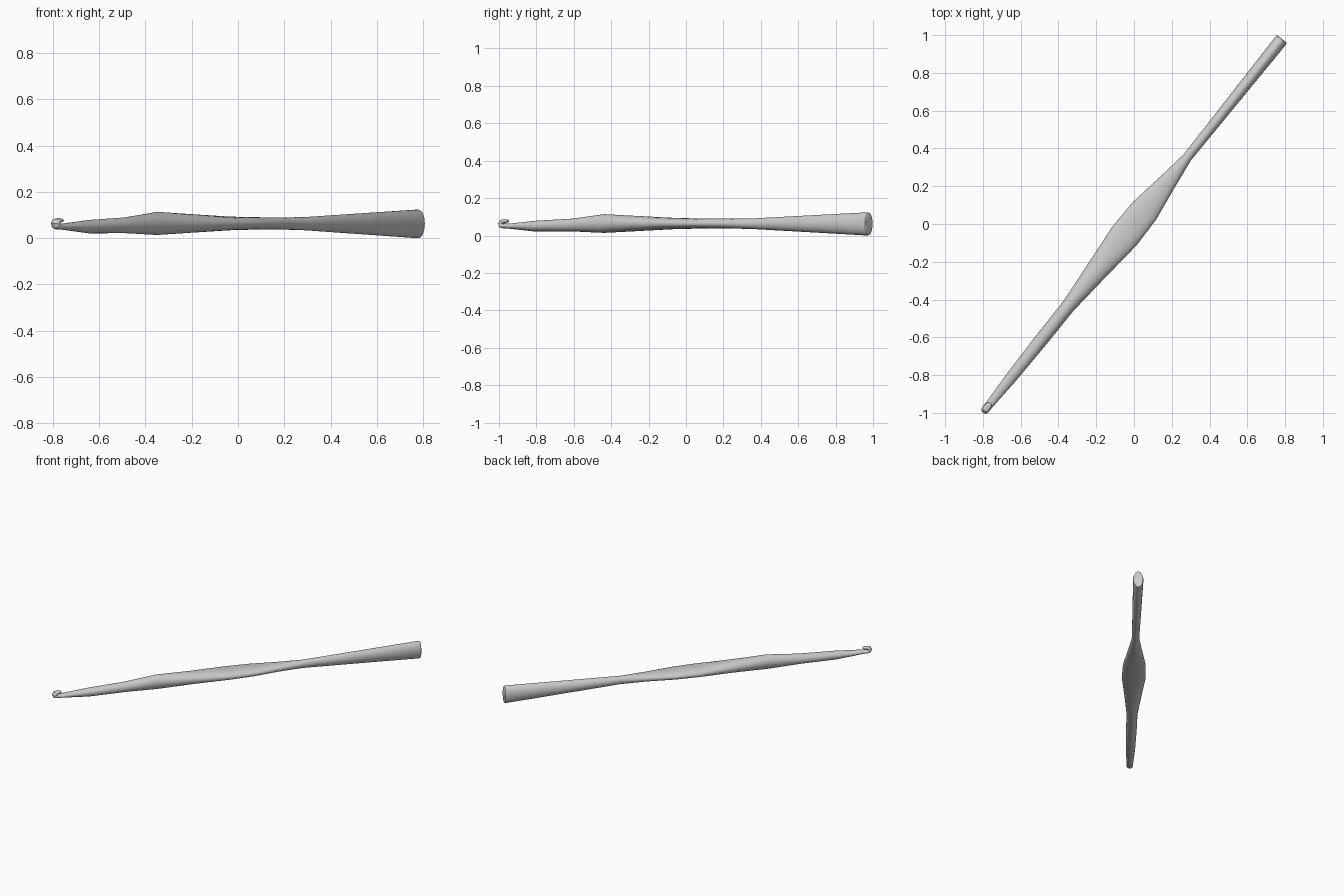
import bpy, bmesh, math
from mathutils import Vector

AXIS = Vector((0.625, 0.781, 0)).normalized()   # direction from hook to handle end
SIDE = Vector((-AXIS.y, AXIS.x, 0))
UP = Vector((0, 0, 1))
SIDES = 32

# stations: distance along axis, centre z, half width, half height, tilt in degrees, squareness
STATIONS = [
    # handle end with a softened rim
    (1.254, 0.062, 0.029, 0.054, 0, 2.0),
    (1.251, 0.062, 0.033, 0.060, 0, 2.0),
    (1.243, 0.062, 0.035, 0.062, 0, 2.0),
    # slim waist, flat thumb rest, deep grip
    (0.45, 0.063, 0.025, 0.028, 0, 2.0),
    (0.27, 0.064, 0.050, 0.026, 0, 2.2),
    (0.09, 0.064, 0.077, 0.027, 0, 2.3),
    (-0.08, 0.064, 0.081, 0.030, 0, 2.3),
    (-0.32, 0.064, 0.058, 0.040, 0, 2.1),
    (-0.56, 0.064, 0.037, 0.050, 0, 2.0),
    # shank tapering to the throat
    (-0.78, 0.056, 0.036, 0.034, 0, 2.0),
    (-1.03, 0.050, 0.031, 0.029, 0, 2.0),
    (-1.215, 0.050, 0.022, 0.013, 0, 2.0),
    # hook curling up and back
    (-1.248, 0.050, 0.021, 0.013, 5, 2.0),
    (-1.260, 0.055, 0.021, 0.016, 45, 2.0),
    (-1.263, 0.064, 0.021, 0.017, 90, 2.0),
    (-1.256, 0.073, 0.020, 0.015, 135, 2.0),
    (-1.240, 0.077, 0.018, 0.010, 175, 2.0),
    (-1.224, 0.077, 0.015, 0.008, 180, 2.0),
    (-1.217, 0.077, 0.008, 0.004, 180, 2.0),
]


def soft(v, n):
    return math.copysign(abs(v) ** (2 / n), v)


def ring(bm, t, z, hw, hh, tilt, n):
    a = math.radians(tilt)
    up = AXIS * math.sin(a) + UP * math.cos(a)
    centre = AXIS * t + UP * z
    angles = [2 * math.pi * i / SIDES for i in range(SIDES)]
    return [bm.verts.new(centre + SIDE * hw * soft(math.cos(b), n)
                         + up * hh * soft(math.sin(b), n)) for b in angles]


# one continuous loft from handle end to hook lip
bm = bmesh.new()
rings = [ring(bm, *s) for s in STATIONS]
for r, s in zip(rings, rings[1:]):
    for i in range(SIDES):
        j = (i + 1) % SIDES
        bm.faces.new((r[i], r[j], s[j], s[i]))
bm.faces.new(rings[0])
bm.faces.new(rings[-1])
bmesh.ops.recalc_face_normals(bm, faces=bm.faces)
mesh = bpy.data.meshes.new("crochet_hook")
bm.to_mesh(mesh)
bm.free()
hook = bpy.data.objects.new("crochet_hook", mesh)
bpy.context.collection.objects.link(hook)
bpy.context.view_layer.objects.active = hook
hook.select_set(True)
bpy.ops.object.shade_smooth_by_angle(angle=math.radians(35))
